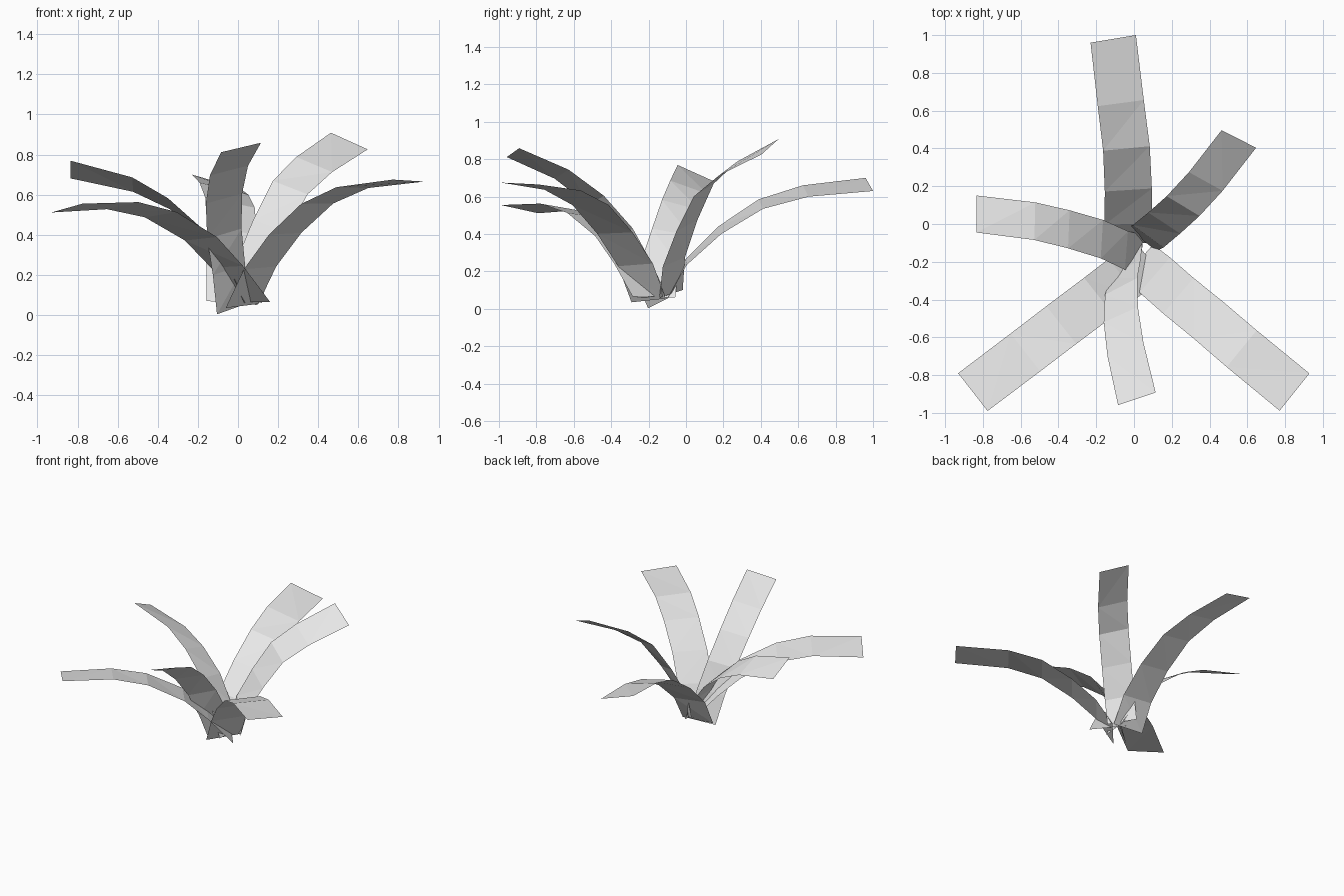
import bpy
import bmesh
from mathutils import Vector

cube = bpy.data.objects.get("Cube")
if cube:
    bpy.data.objects.remove(cube, do_unlink=True)

# One plain pale material shared by every leaf
pale = bpy.data.materials.new("pale_grey")
pale.use_nodes = True
colour = (.8, .8, .8, 1)
pale.diffuse_color = colour
shader = next(n for n in pale.node_tree.nodes if n.type == "BSDF_PRINCIPLED")
shader.inputs["Base Color"].default_value = colour
shader.inputs["Roughness"].default_value = .8


def build_leaf(name, spine, base_half, tip_half):
    """Sweep a flat strip along the spine, turning its half-width vector from base to tip."""
    base_half, tip_half = Vector(base_half), Vector(tip_half)
    half_width = (base_half.length + tip_half.length) / 2
    mesh_data = bmesh.new()
    rows = []
    for index, point in enumerate(spine):
        along = index / (len(spine) - 1)
        half = base_half.lerp(tip_half, along)
        # Keep the blade parallel-sided while its cross direction turns
        half = half.normalized() * (half.length + half_width) / 2
        rows.append([mesh_data.verts.new(Vector(point) + half * side) for side in (-1, 1)])
    for lower, upper in zip(rows, rows[1:]):
        face = mesh_data.faces.new((lower[0], lower[1], upper[1], upper[0]))
        face.normal_update()
        # Upper side of the leaf is the front of the sheet
        if face.normal.z < 0:
            face.normal_flip()
    bmesh.ops.triangulate(mesh_data, faces=mesh_data.faces[:])
    mesh = bpy.data.meshes.new(name)
    mesh_data.to_mesh(mesh)
    mesh_data.free()
    mesh.materials.append(pale)
    leaf = bpy.data.objects.new(name, mesh)
    bpy.context.collection.objects.link(leaf)
    return leaf


# Rear leaf
build_leaf("back_leaf",
           [(-.03, -.1, .06), (-.03, 0, .25), (-.03, .18, .42),
            (-.04, .4, .56), (-.07, .64, .63), (-.11, .98, .665)],
           base_half=(.127, 0, -.01), tip_half=(.12, .02, -.035))

# Tall leaf on the rear left
build_leaf("back_left_leaf",
           [(.04, -.08, .08), (.075, -.065, .25), (.16, .005, .445),
            (.26, .095, .635), (.38, .225, .75), (.555, .45, .867)],
           base_half=(.075, -.06, -.02), tip_half=(.095, -.048, -.043))

# Side leaf
build_leaf("right_leaf",
           [(.04, -.16, .06), (-.04, -.14, .24), (-.17, -.08, .41),
            (-.345, -.028, .555), (-.525, .015, .65), (-.835, .053, .725)],
           base_half=(-.01, -.1, 0), tip_half=(0, -.1, .045))

# Low leaf on the front right
build_leaf("front_right_leaf",
           [(.08, -.185, .065), (-.055, -.285, .24), (-.185, -.385, .38),
            (-.385, -.535, .5), (-.575, -.68, .545), (-.853, -.89, .533)],
           base_half=(.08, -.1, 0), tip_half=(.078, -.1, .022))

# Leaf on the front left
build_leaf("front_left_leaf",
           [(.02, -.2, .045), (.11, -.27, .235), (.235, -.38, .405),
            (.395, -.51, .555), (.57, -.66, .635), (.85, -.89, .67)],
           base_half=(-.08, -.09, -.01), tip_half=(-.08, -.1, .005))

# Tall front leaf
build_leaf("front_leaf",
           [(-.03, -.15, .03), (-.045, -.235, .225), (-.068, -.33, .405),
            (-.07, -.48, .58), (-.045, -.665, .72), (.015, -.925, .835)],
           base_half=(.07, .05, .025), tip_half=(.105, .035, .025))
